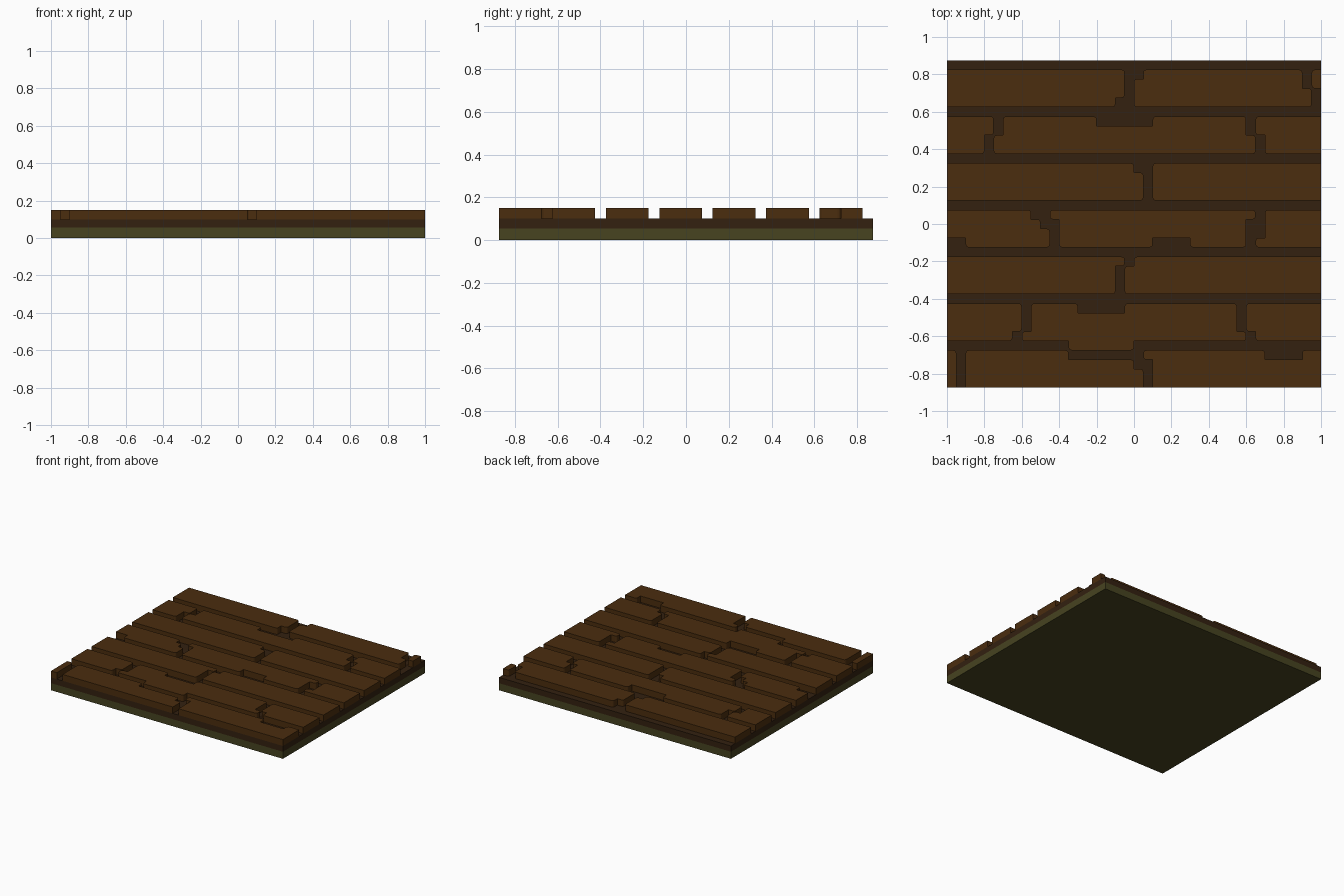
import bpy, bmesh, math
from mathutils import Vector

if "Cube" in bpy.data.objects:
    bpy.data.objects.remove(bpy.data.objects["Cube"], do_unlink=True)

STEP = 0.05        # plank layout unit
HALF_Y = 0.875
ROUND = 0.016      # corner radius of the plank ends


def material(name, rgb):
    m = bpy.data.materials.new(name)
    m.use_nodes = True
    m.diffuse_color = (*rgb, 1)
    bsdf = m.node_tree.nodes["Principled BSDF"]
    bsdf.inputs["Base Color"].default_value = (*rgb, 1)
    bsdf.inputs["Roughness"].default_value = 0.9
    return m


WOOD = material("plank brown", (0.070, 0.026, 0.0045))
DARK = material("dark underlay brown", (0.033, 0.0150, 0.0050))
OLIVE = material("olive base", (0.063, 0.057, 0.0145))


def rounded(points):
    """Drop redundant points, then round the outward corners inside the border."""
    pts = [Vector(p) for p in points]
    pts = [p for i, p in enumerate(pts) if (p - pts[i - 1]).length > 1e-5]
    out = []
    for i, p in enumerate(pts):
        a, b = pts[i - 1] - p, pts[(i + 1) % len(pts)] - p
        turn = a.x * b.y - a.y * b.x
        if abs(turn) < 1e-7:
            continue
        on_border = abs(p.x) > 0.999 or p.y < -HALF_Y + 0.001
        if turn > 0 and not on_border:          # outline runs clockwise
            a, b = a.normalized() * ROUND, b.normalized() * ROUND
            centre = p + a + b
            for k in range(4):
                t = k / 3 * math.pi / 2
                out.append(centre - b * math.cos(t) - a * math.sin(t))
        else:
            out.append(p)
    return out


def prism(name, points, z0, z1, mat):
    bm = bmesh.new()
    face = bm.faces.new([bm.verts.new((p[0], p[1], z0)) for p in points])
    ext = bmesh.ops.extrude_face_region(bm, geom=[face], use_keep_orig=True)
    bmesh.ops.translate(bm, vec=(0, 0, z1 - z0),
                        verts=[v for v in ext["geom"] if isinstance(v, bmesh.types.BMVert)])
    bmesh.ops.recalc_face_normals(bm, faces=bm.faces[:])
    mesh = bpy.data.meshes.new(name)
    bm.to_mesh(mesh)
    bm.free()
    mesh.materials.append(mat)
    obj = bpy.data.objects.new(name, mesh)
    bpy.context.collection.objects.link(obj)
    return obj


def side(joint, which):
    """Stepped plank end, listed from top to bottom."""
    pts, top = [], 4
    for step in joint:
        pts += [(step[which], top), (step[which], step[2])]
        top = step[2]
    return pts


def plank(name, y0, left, right, top_cuts, low_cuts):
    r, l = side(right, 0), side(left, 1)[::-1]
    pts = []
    for x0, x1, y in top_cuts:
        if l[-1][0] < x0 and x1 < r[0][0]:
            pts += [(x0, 4), (x0, y), (x1, y), (x1, 4)]
    pts += r
    for x0, x1, y in reversed(low_cuts):
        if l[0][0] < x0 and x1 < r[-1][0]:
            pts += [(x1, 0), (x1, y), (x0, y), (x0, 0)]
    pts += l
    prism(name, rounded([(x, y0 + y * STEP) for x, y in pts]), 0.1, 0.15, WOOD)


# Two-layer slab under the planks
slab = [(-1, -HALF_Y), (1, -HALF_Y), (1, HALF_Y), (-1, HALF_Y)]
prism("base_slab", slab, 0, 0.055, OLIVE)
prism("underlay", slab, 0.055, 0.1, DARK)

# Rows from back to front: joints as steps of (gap left, gap right, step bottom),
# then worn cuts along the back edge and the front edge (x start, x end, y)
START, END = [(-1, -1, 0)], [(1, 1, 0)]
rows = [
    ([START, [(-.05, .05, 3), (-.05, 0, 1), (-.1, 0, 0)],
      [(.9, .95, 2), (.95, 1, 0)]], [], []),
    ([START, [(-.75, -.7, 2), (-.8, -.75, 0)], [(.6, .65, 2), (.65, .7, 0)], END],
     [(-.2, .1, 3)], []),
    ([START, [(0, .1, 3), (.05, .1, 0)], END], [], []),
    ([[(-1, -1, 1), (-1, -.9, 0)], [(-.55, -.45, 3), (-.5, -.4, 2), (-.45, -.4, 0)],
      [(.65, .7, 3), (.6, .7, 1), (.6, .65, 0)], END], [], [(.1, .3, 1)]),
    ([START, [(-.05, 0, 3), (-.1, -.05, 0)], END], [], []),
    ([START, [(-.6, -.55, 1), (-.65, -.6, 0)], [(.55, .6, 1), (.6, .65, 0)], END],
     [(-.3, -.05, 3)], [(-.35, 0, -1)]),
    ([START, [(-.95, -.9, 0)], [(-.35, .05, 3), (0, .1, 2), (.05, .1, 0)], END],
     [(.7, .9, 3)], []),
]
for i, (joints, top_cuts, low_cuts) in enumerate(rows):
    y0 = 0.625 - 0.25 * i
    for j in range(len(joints) - 1):
        plank(f"plank_row{i + 1}_{j + 1}", y0, joints[j], joints[j + 1], top_cuts, low_cuts)

# Short plank end at the back left corner
prism("plank_end_chip", rounded([(.95, .825), (1, .825), (1, .725), (.95, .725)]), 0.1, 0.15, WOOD)
